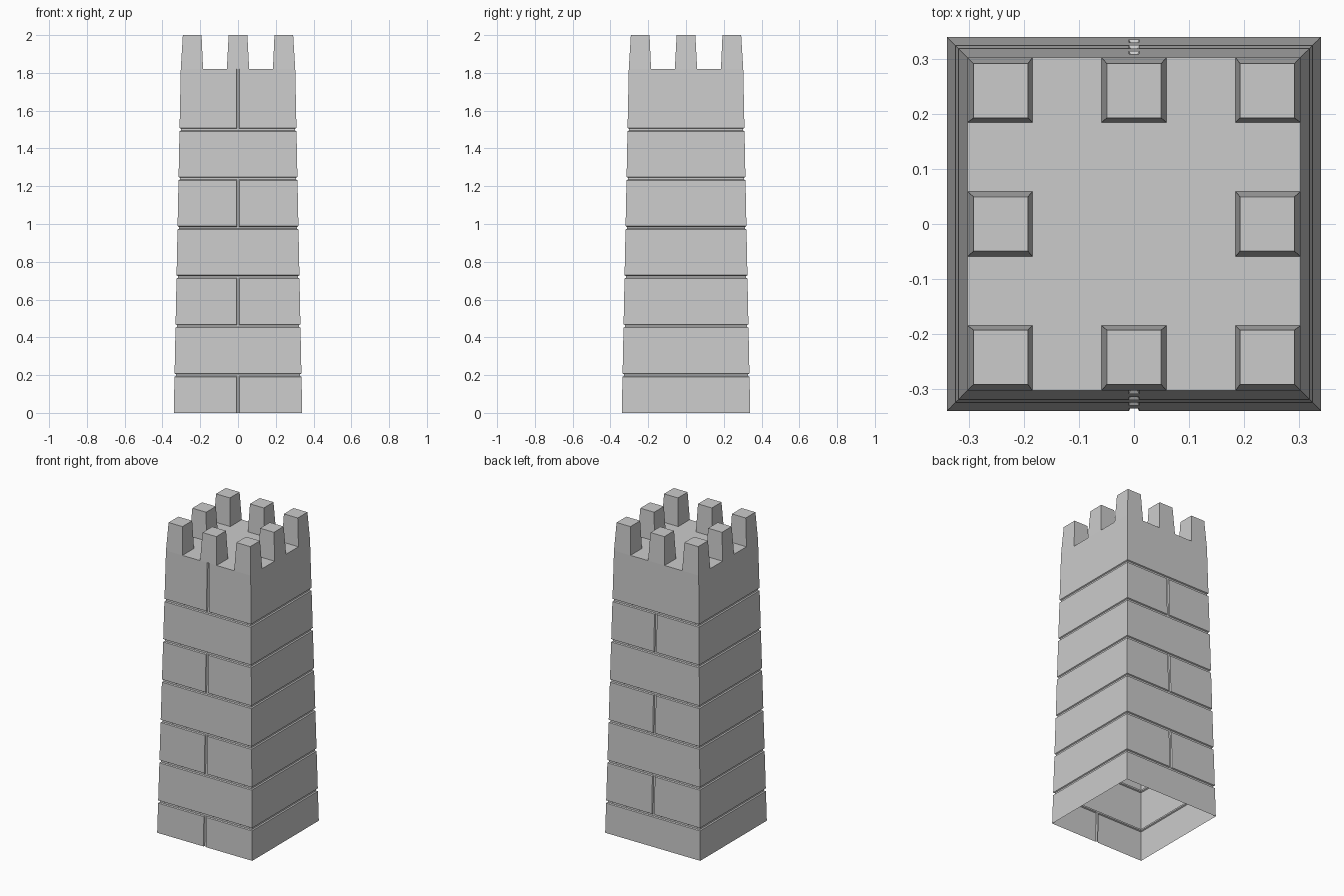
import bpy, bmesh, math

cube = bpy.data.objects.get("Cube")
if cube:
    bpy.data.objects.remove(cube, do_unlink=True)

stone = bpy.data.materials.new("grey_stone")
stone.use_nodes = True
grey = (0.6, 0.6, 0.6, 1)
stone.diffuse_color = grey
bsdf = next(n for n in stone.node_tree.nodes if n.type == 'BSDF_PRINCIPLED')
bsdf.inputs["Base Color"].default_value = grey
bsdf.inputs["Roughness"].default_value = 0.9

DECK = 1.82          # height of the walkway
BASE, NECK = 0.34, 0.303   # half widths at ground and walkway
DEPTH = 0.007        # groove depth
OUT, IN = 0.009, 0.005     # half widths of a groove at its mouth and floor
JOINTS = [0.2 + 0.26 * i for i in range(6)]


def half_width(z):
    return BASE + (NECK - BASE) * z / DECK


def finish(bm, name):
    mesh = bpy.data.meshes.new(name)
    bm.to_mesh(mesh)
    bm.free()
    mesh.materials.append(stone)
    obj = bpy.data.objects.new(name, mesh)
    bpy.context.collection.objects.link(obj)
    return obj


def bridge(bm, low, high):
    n = len(low)
    for i in range(n):
        j = (i + 1) % n
        bm.faces.new((low[i], low[j], high[j], high[i]))


def wall_ring(bm, h, z, front_cut, back_cut):
    """Square outline with an optional upright notch in front and back."""
    def side(sign, cut):
        d = DEPTH if cut else 0
        pts = [(-h, h), (-OUT, h), (-IN, h - d), (IN, h - d), (OUT, h), (h, h)]
        return [(sign * x, -sign * y) for x, y in pts]
    return [bm.verts.new((x, y, z)) for x, y in side(1, front_cut) + side(-1, back_cut)]


# Tapered wall: stone courses with joints between, open at the bottom
bm = bmesh.new()
rings = []
bottom = 0
for course, joint in enumerate(JOINTS + [None]):
    front, back = course % 2 == 0, course % 2 == 1
    top = DECK if joint is None else joint - OUT
    rings += [wall_ring(bm, half_width(z), z, front, back) for z in (bottom, top)]
    if joint is not None:
        for z in (joint - IN, joint + IN):
            rings.append(wall_ring(bm, half_width(joint) - DEPTH, z, False, False))
        bottom = joint + OUT
for low, high in zip(rings, rings[1:]):
    bridge(bm, low, high)
bm.faces.new(rings[-1])
bmesh.ops.dissolve_limit(bm, angle_limit=math.radians(0.2),
                         verts=bm.verts[:], edges=bm.edges[:])
finish(bm, "tower_wall")


# Battlements: eight tapered blocks around the edge
def merlon(cx, cy, name):
    bm = bmesh.new()
    levels = []
    for z, centre, half in ((DECK, 0.244, 0.059), (2.0, 0.2425, 0.0495)):
        levels.append([bm.verts.new((cx * centre + sx * half, cy * centre + sy * half, z))
                       for sx, sy in ((-1, -1), (1, -1), (1, 1), (-1, 1))])
    bridge(bm, *levels)
    bm.faces.new(levels[1])
    finish(bm, name)


rows = {-1: "front", 0: "middle", 1: "back"}
columns = {-1: "right", 0: "centre", 1: "left"}
for cx, column in columns.items():
    for cy, row in rows.items():
        if cx or cy:
            merlon(cx, cy, f"merlon_{row}_{column}")
